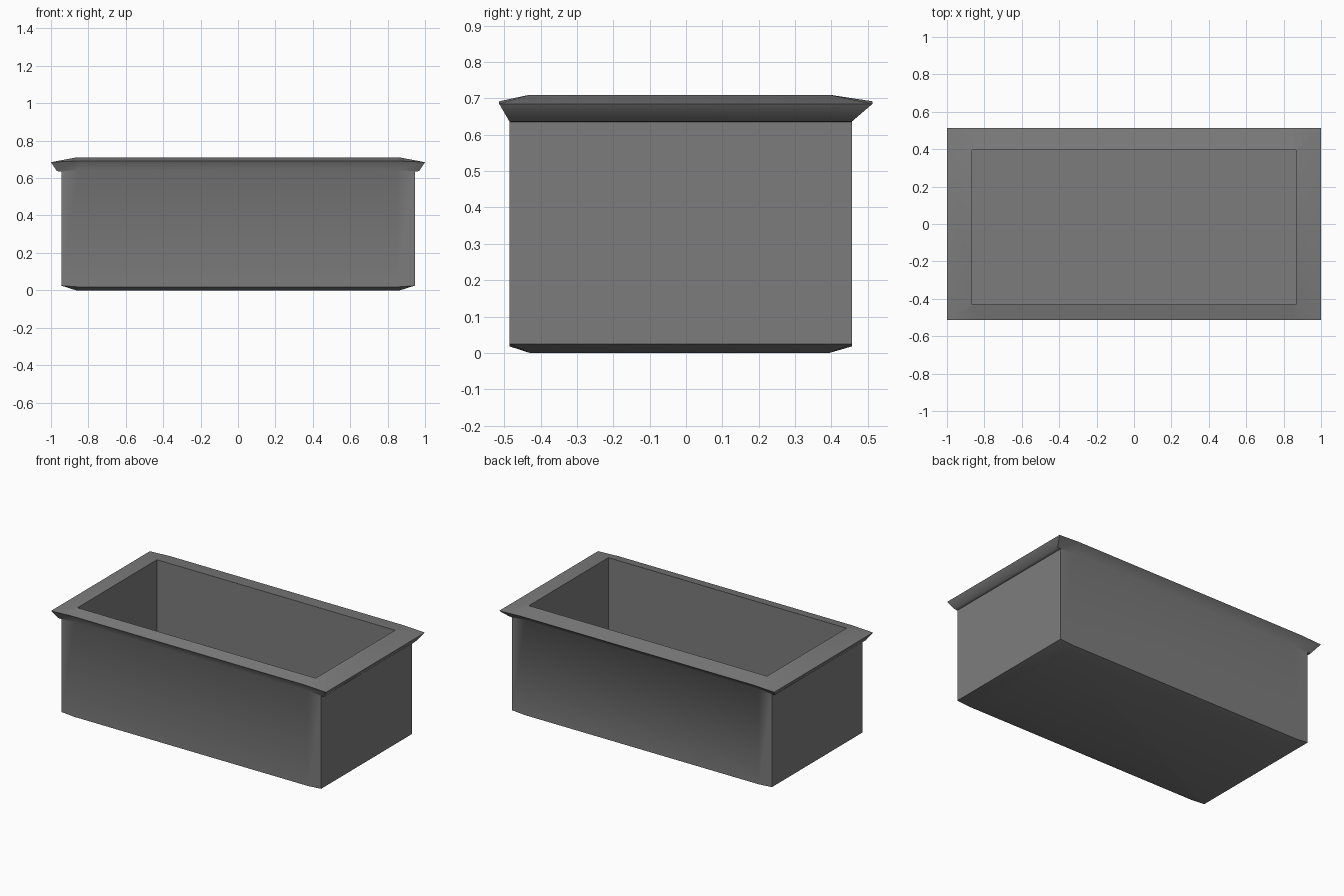
import bpy, bmesh, math

cube = bpy.data.objects.get("Cube")
if cube:
    bpy.data.objects.remove(cube, do_unlink=True)

grey = bpy.data.materials.new("planter grey")
grey.use_nodes = True
colour = (0.204, 0.204, 0.204, 1)
grey.diffuse_color = colour
grey.node_tree.nodes["Principled BSDF"].inputs["Base Color"].default_value = colour

MID_X = 0.85  # where the long edges level out, away from the corners


def ring(bm, half_x, front, back, z, z_mid):
    """Rectangular loop whose long sides may sit higher or lower than its corners."""
    points = ((-half_x, front, z), (-MID_X, front, z_mid),
              (MID_X, front, z_mid), (half_x, front, z),
              (half_x, back, z), (MID_X, back, z_mid),
              (-MID_X, back, z_mid), (-half_x, back, z))
    return [bm.verts.new(p) for p in points]


def loft(name, sections):
    """Skin successive loops and close both ends."""
    bm = bmesh.new()
    rings = [ring(bm, *s) for s in sections]
    for low, high in zip(rings, rings[1:]):
        for i in range(8):
            j = (i + 1) % 8
            bm.faces.new((low[i], low[j], high[j], high[i]))
    bm.faces.new(rings[0][::-1])
    bm.faces.new(rings[-1])
    bmesh.ops.remove_doubles(bm, verts=bm.verts[:], dist=0.001)
    mesh = bpy.data.meshes.new(name)
    bm.to_mesh(mesh)
    bm.free()
    mesh.materials.append(grey)
    obj = bpy.data.objects.new(name, mesh)
    bpy.context.collection.objects.link(obj)
    return obj


inner = (0.866, -0.43, 0.395)
wall = (0.945, -0.486, 0.457)

# Base, walls, overhanging rim, then down the inside to the floor
planter = loft("planter_box", [
    (*inner, 0.0, 0.0),
    (*wall, 0.025, 0.018),
    (*wall, 0.635, 0.643),
    (0.968, -0.486, 0.457, 0.637, 0.643),
    (1.0, -0.514, 0.513, 0.685, 0.692),
    (*inner, 0.71, 0.71),
    (*inner, 0.08, 0.08),
])

bpy.ops.object.select_all(action='DESELECT')
planter.select_set(True)
bpy.context.view_layer.objects.active = planter
bpy.ops.object.shade_smooth_by_angle(angle=math.radians(55))
